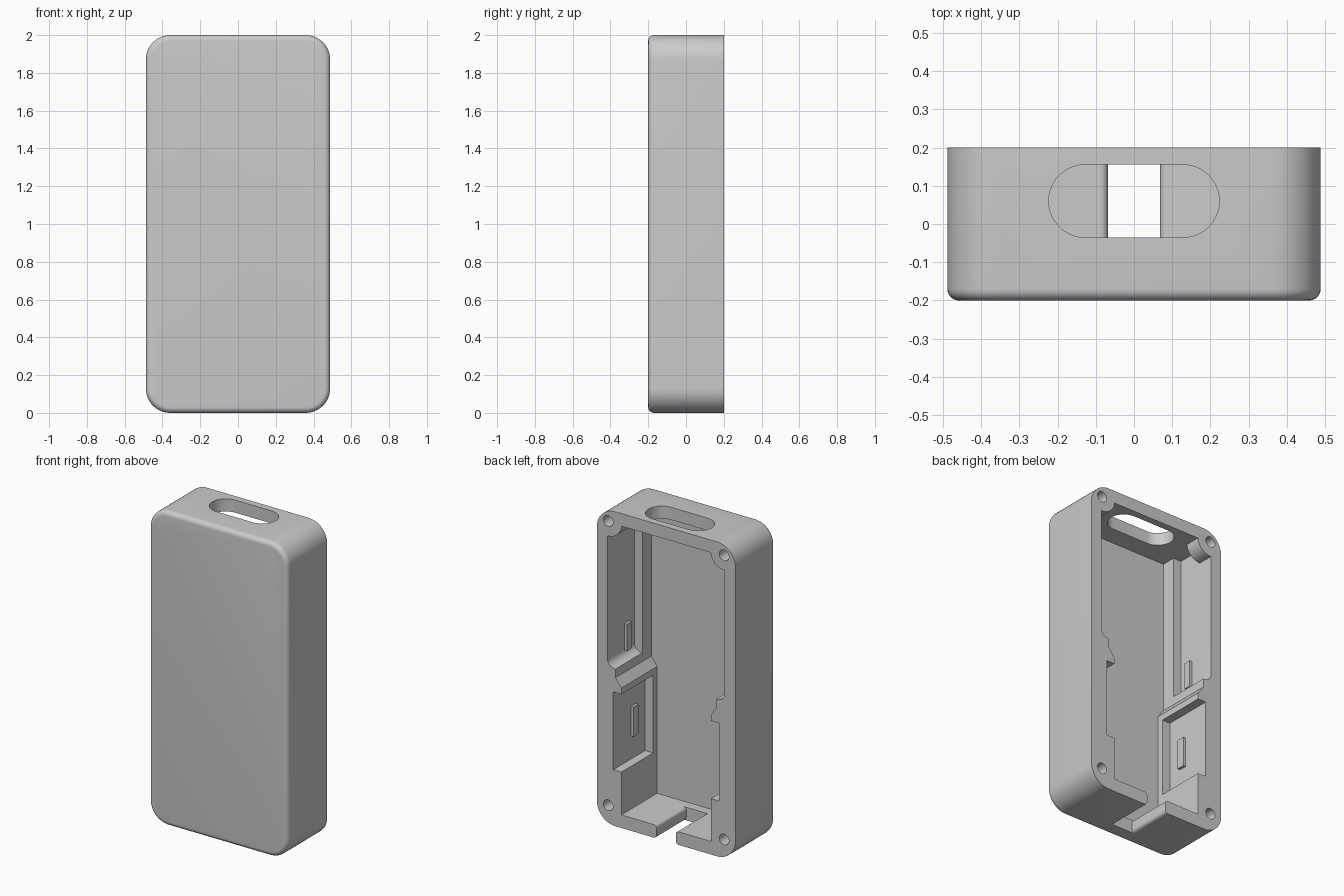
import bpy, bmesh, math
from mathutils import Vector

if "Cube" in bpy.data.objects:
    bpy.data.objects.remove(bpy.data.objects["Cube"], do_unlink=True)

FRONT, BACK, BEYOND = -0.2, 0.2, 0.4
FLOOR, CEILING = 0.083, 1.92

grey = bpy.data.materials.new("plain grey")
grey.use_nodes = True
grey.diffuse_color = (0.6, 0.6, 0.6, 1)
grey.node_tree.nodes["Principled BSDF"].inputs["Base Color"].default_value = (0.6, 0.6, 0.6, 1)


def prism(name, pts, lo, hi, axis="y", front_bevel=0):
    """Extrude an outline: (x, z) along y, or (x, y) along z."""
    def place(p, d):
        return Vector((p[0], d, p[1])) if axis == "y" else Vector((p[0], p[1], d))
    bm = bmesh.new()
    near = [bm.verts.new(place(p, lo)) for p in pts]
    far = [bm.verts.new(place(p, hi)) for p in pts]
    cap = bm.faces.new(near)
    bm.faces.new(far[::-1])
    for i in range(len(pts)):
        j = (i + 1) % len(pts)
        bm.faces.new((near[j], near[i], far[i], far[j]))
    bmesh.ops.recalc_face_normals(bm, faces=bm.faces)
    if front_bevel:
        bmesh.ops.bevel(bm, geom=list(cap.edges), offset=front_bevel,
                        segments=6, profile=0.5, affect="EDGES")
    mesh = bpy.data.meshes.new(name)
    bm.to_mesh(mesh)
    bm.free()
    mesh.materials.append(grey)
    ob = bpy.data.objects.new(name, mesh)
    bpy.context.collection.objects.link(ob)
    return ob


def box(name, x0, x1, z0, z1, lo, hi):
    return prism(name, [(x0, z0), (x1, z0), (x1, z1), (x0, z1)], lo, hi)


def arc(cx, cy, r, start, end, n=12):
    return [(cx + r * math.cos(math.radians(start + (end - start) * i / n)),
             cy + r * math.sin(math.radians(start + (end - start) * i / n)))
            for i in range(n + 1)]


def circle(cx, cy, r):
    return arc(cx, cy, r, 0, 360, 32)[:-1]


def combine(target, tool, operation):
    """Apply a boolean and discard the tool."""
    mod = target.modifiers.new("cut", "BOOLEAN")
    mod.operation, mod.solver, mod.object = operation, "EXACT", tool
    bpy.context.view_layer.objects.active = target
    bpy.ops.object.modifier_apply(modifier=mod.name)
    bpy.data.objects.remove(tool, do_unlink=True)


# Outer shell with rounded corners and a softened front edge
r, cx = 0.13, 0.488 - 0.13
outline = (arc(cx, r, r, -90, 0) + arc(cx, 2 - r, r, 0, 90)
           + arc(-cx, 2 - r, r, 90, 180) + arc(-cx, r, r, 180, 270))
case = prism("case_shell", outline, FRONT, BACK, front_bevel=0.03)

# Main cavity, wider above a sloped shoulder
half = [(0.315, FLOOR), (0.315, 0.89), (0.356, 0.945), (0.356, CEILING)]
cavity = prism("cavity", half + [(-x, z) for x, z in reversed(half)], -0.16, BEYOND)

for side in (1, -1):
    # Upper pocket with rounded lower corner, and lower pocket
    upper = [(0.25, 1.0), (0.362, 1.0)] + arc(0.362, 1.05, 0.05, -90, 0, 8)[1:] \
        + [(0.412, CEILING), (0.25, CEILING)]
    combine(cavity, prism("upper_pocket", [(side * x, z) for x, z in upper],
                          -0.07, BEYOND), "UNION")
    combine(cavity, box("lower_pocket", side * 0.25, side * 0.372, 0.355, 0.85,
                        -0.12, BEYOND), "UNION")
for side in (1, -1):
    # Upper screw bosses and small snap ribs stay solid
    combine(cavity, prism("boss", circle(side * 0.408, 1.928, 0.095), 0.1, 0.5), "DIFFERENCE")
    combine(cavity, box("upper_rib", side * 0.394, side * 0.46, 1.04, 1.21,
                        -0.017, 0.03), "DIFFERENCE")
    combine(cavity, box("lower_rib", side * 0.354, side * 0.42, 0.5, 0.69,
                        -0.03, 0.02), "DIFFERENCE")
combine(case, cavity, "DIFFERENCE")

# Screw holes
for x in (-0.408, 0.408):
    for z in (0.12, 1.928):
        combine(case, prism("screw_hole", circle(x, z, 0.034), 0.08, BEYOND), "DIFFERENCE")

# Long rounded opening in the top
slot = arc(0.128, 0.06, 0.095, -90, 90, 20) + arc(-0.128, 0.06, 0.095, 90, 270, 20)
combine(case, prism("top_opening", slot, 1.85, 2.1, axis="z"), "DIFFERENCE")

# Cable notch in the bottom, with rounded lips
lip = 0.02
edge = [(0.068 + lip, -0.05)] + arc(0.068 + lip, lip, lip, 270, 180, 6) \
    + arc(0.068 + lip, FLOOR - lip, lip, 180, 90, 6) + [(0.068 + lip, 0.15)]
combine(case, prism("cable_notch", edge + [(-x, z) for x, z in reversed(edge)],
                    -0.1, BEYOND), "DIFFERENCE")

# Smooth rounded surfaces, crisp edges
bpy.ops.object.select_all(action="DESELECT")
case.select_set(True)
bpy.context.view_layer.objects.active = case
bpy.ops.object.shade_smooth_by_angle(angle=math.radians(30))
